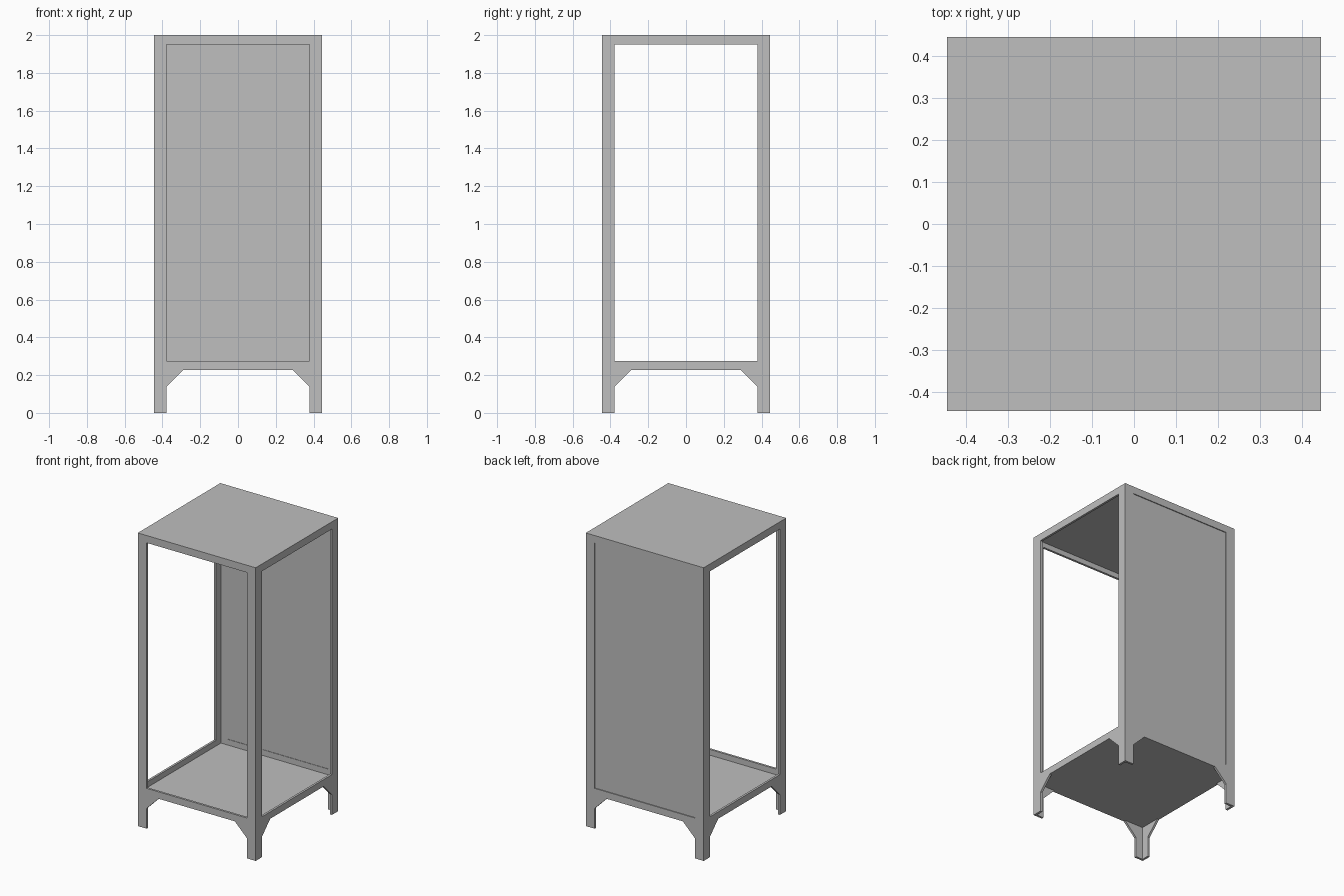
import bpy, bmesh, math

if "Cube" in bpy.data.objects:
    bpy.data.objects.remove(bpy.data.objects["Cube"])

H = 0.445       # half width of the cabinet
T = 0.015       # sheet thickness
P = 0.378       # half width of the openings
LOW, HIGH = 0.275, 1.95   # opening heights
RAIL = 0.228    # underside of the bottom rail

grey = bpy.data.materials.new("grey metal")
grey.diffuse_color = (0.52, 0.52, 0.52, 1)
grey.use_nodes = True
grey.node_tree.nodes["Principled BSDF"].inputs["Base Color"].default_value = grey.diffuse_color


def finish(bm, name):
    bmesh.ops.recalc_face_normals(bm, faces=bm.faces)
    mesh = bpy.data.meshes.new(name)
    bm.to_mesh(mesh)
    bm.free()
    mesh.materials.append(grey)
    obj = bpy.data.objects.new(name, mesh)
    bpy.context.collection.objects.link(obj)
    return obj


def box(name, lo, hi):
    bm = bmesh.new()
    bmesh.ops.create_cube(bm, size=1)
    for v in bm.verts:
        v.co = [(lo[i] + hi[i]) / 2 + v.co[i] * (hi[i] - lo[i]) for i in range(3)]
    return finish(bm, name)


# Half outline of one side frame, with its foot, bracket and opening
outline = [(0, 2), (H, 2), (H, 0), (P, 0), (P, 0.138), (0.288, RAIL),
           (0, RAIL), (0, LOW), (P, LOW), (P, HIGH), (0, HIGH)]


def frame(name, turns):
    bm = bmesh.new()
    face = bm.faces.new([bm.verts.new((x, -H, z)) for x, z in outline])
    back = bmesh.ops.extrude_face_region(bm, geom=[face])["geom"]
    for v in back:
        if isinstance(v, bmesh.types.BMVert):
            v.co.y += T
            if v.co.x > H - 1e-4:      # mitre at the corner posts
                v.co.x -= T
            if v.co.z > 2 - 1e-4:      # mitre under the top
                v.co.z -= T
    middle = [f for f in bm.faces if all(abs(v.co.x) < 1e-5 for v in f.verts)]
    bmesh.ops.delete(bm, geom=middle, context="FACES_ONLY")
    obj = finish(bm, name)
    mirror = obj.modifiers.new("mirror", "MIRROR")
    mirror.use_clip = True
    obj.rotation_euler.z = turns * math.pi / 2
    return obj


# Four angled sheet frames
for i, side in enumerate(["front", "right", "back", "left"]):
    frame(side + "_frame", i)

# Top with mitred edges
top = box("top_plate", (-H, -H, 2 - T), (H, H, 2))
for v in top.data.vertices:
    if v.co.z < 2 - T / 2:
        v.co.x *= (H - T) / H
        v.co.y *= (H - T) / H

# Floor inside the bottom rails, and the closed back
I = H - T
box("floor", (-I, -I, RAIL), (I, I, RAIL + 0.008))
box("back_panel", (-P, H - T + 0.003, LOW), (P, H - 0.006, HIGH))
